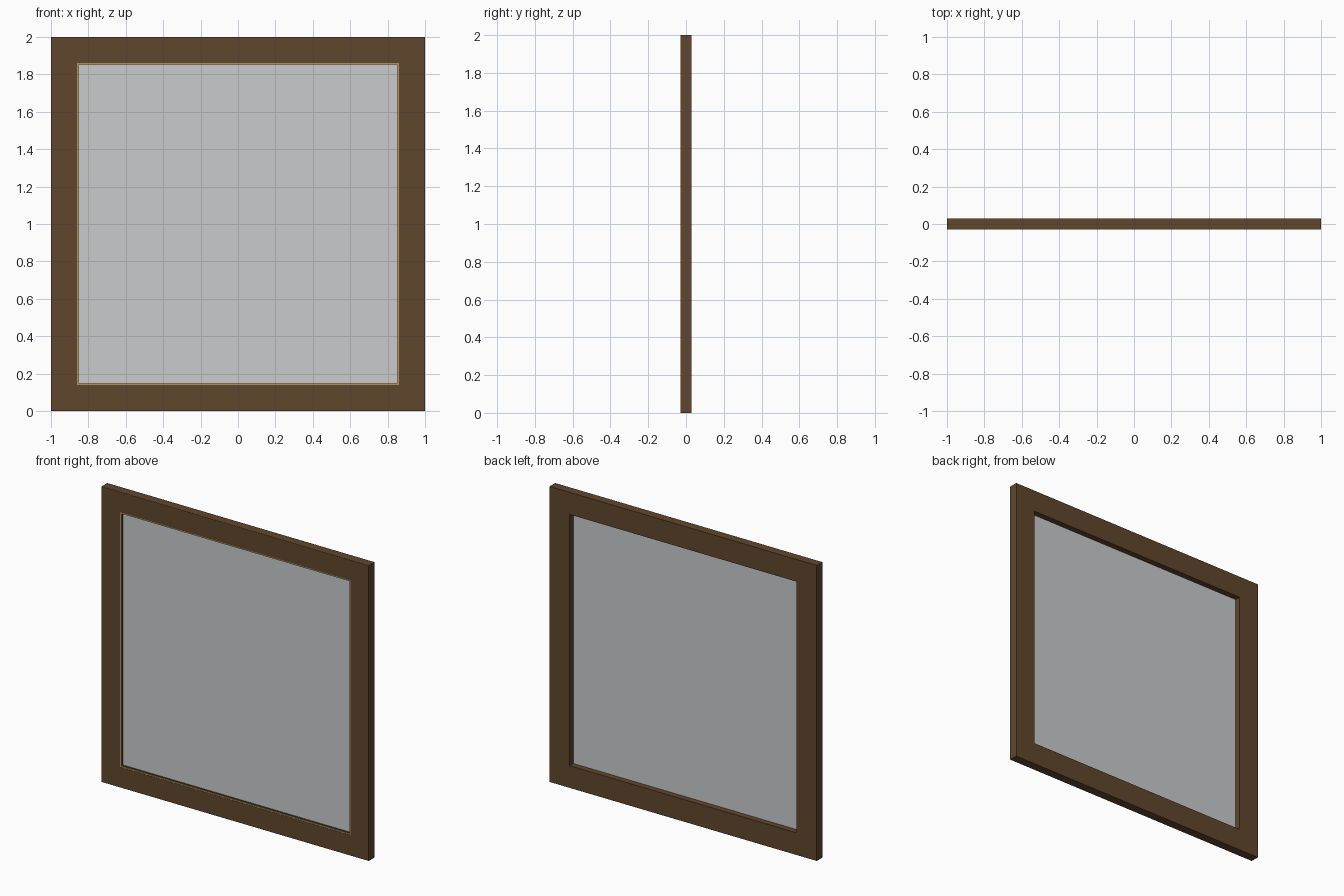
import bpy, bmesh

if "Cube" in bpy.data.objects:
    bpy.data.objects.remove(bpy.data.objects["Cube"])


def material(name, rgb):
    m = bpy.data.materials.new(name)
    m.diffuse_color = (*rgb, 1.0)
    m.use_nodes = True
    m.node_tree.nodes["Principled BSDF"].inputs["Base Color"].default_value = m.diffuse_color
    return m


WOOD = material("brown_wood", (0.117, 0.061, 0.026))
GOLD = material("tan_trim", (0.42, 0.30, 0.13))
GLASS = material("grey_panel", (0.59, 0.60, 0.61))


def finish(name, bm, mat):
    bmesh.ops.recalc_face_normals(bm, faces=bm.faces)
    me = bpy.data.meshes.new(name)
    bm.to_mesh(me)
    bm.free()
    me.materials.append(mat)
    ob = bpy.data.objects.new(name, me)
    bpy.context.collection.objects.link(ob)


def box(name, x, y, z, mat):
    bm = bmesh.new()
    bmesh.ops.create_cube(bm, size=1)
    for v in bm.verts:
        v.co = [r[0] if c < 0 else r[1] for c, r in zip(v.co, (x, y, z))]
    finish(name, bm, mat)


def ring(name, outer, inner, y0, y1, mat):
    """Square ring around (0, 1) in the xz plane."""
    bm = bmesh.new()
    loops = [[bm.verts.new((sx * r, y, 1 + sz * r))
              for sx, sz in ((-1, -1), (1, -1), (1, 1), (-1, 1))]
             for r, y in ((outer, y0), (inner, y0), (inner, y1), (outer, y1))]
    for k in range(4):
        a, b = loops[k], loops[(k + 1) % 4]
        for i in range(4):
            j = (i + 1) % 4
            bm.faces.new((a[i], a[j], b[j], b[i]))
    finish(name, bm, mat)


# Back frame: full-height stiles with rails between them
for side, x in (("left", (-1, -0.85)), ("right", (0.85, 1))):
    box(side + "_stile", x, (-0.021, 0.03), (0, 2), WOOD)
for end, z in (("bottom", (0, 0.15)), ("top", (1.85, 2))):
    box(end + "_rail", (-0.85, 0.85), (-0.021, 0.03), z, WOOD)

# Front facing with a thin tan trim showing behind its inner edge
ring("front_facing_core", 1.0, 0.855, -0.0255, -0.021, WOOD)
ring("trim", 1.0, 0.854, -0.0285, -0.0255, GOLD)
ring("front_facing", 1.0, 0.862, -0.03, -0.0285, WOOD)

# Infill panel
box("panel", (-0.852, 0.852), (-0.016, -0.010), (0.148, 1.852), GLASS)
